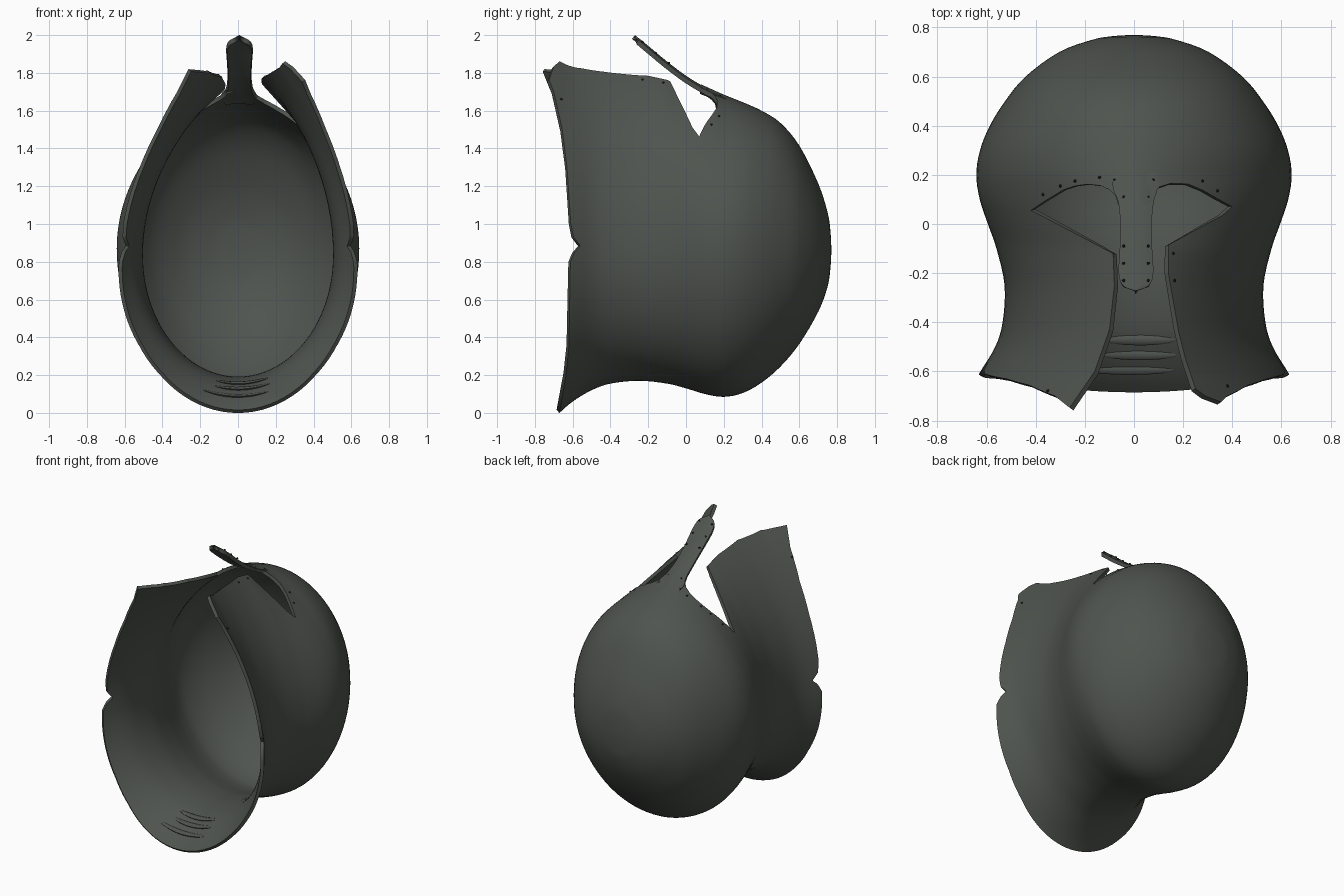
import bpy, bmesh, math
from mathutils import Vector

if "Cube" in bpy.data.objects:
    bpy.data.objects.remove(bpy.data.objects["Cube"])


def material(name, rgb):
    m = bpy.data.materials.new(name)
    m.diffuse_color = (*rgb, 1)
    m.use_nodes = True
    m.node_tree.nodes["Principled BSDF"].inputs["Base Color"].default_value = m.diffuse_color
    return m


BRONZE = material("dark green bronze", (0.078, 0.088, 0.077))
DARK = material("blackened holes", (0.015, 0.017, 0.015))


def make(name, verts, faces, mats):
    me = bpy.data.meshes.new(name)
    me.from_pydata(verts, [], faces)
    bm = bmesh.new()
    bm.from_mesh(me)
    bmesh.ops.remove_doubles(bm, verts=bm.verts, dist=0.0005)
    bmesh.ops.recalc_face_normals(bm, faces=bm.faces)
    bm.to_mesh(me)
    bm.free()
    for m in mats:
        me.materials.append(m)
    ob = bpy.data.objects.new(name, me)
    bpy.context.collection.objects.link(ob)
    return ob


def grid_faces(rows, cols, wrap):
    n = cols if wrap else cols - 1
    return [(i * cols + j, i * cols + (j + 1) % cols,
             (i + 1) * cols + (j + 1) % cols, (i + 1) * cols + j)
            for i in range(rows - 1) for j in range(n)]


def spline(pts, steps):
    """Catmull-Rom through rows of numbers."""
    out = []
    for i in range(len(pts) - 1):
        p0, p1, p2, p3 = (pts[max(i - 1, 0)], pts[i], pts[i + 1],
                          pts[min(i + 2, len(pts) - 1)])
        for k in range(steps):
            t = k / steps
            out.append([0.5 * (2 * b + (c - a) * t + (2 * a - 5 * b + 4 * c - d) * t * t
                               + (3 * b - a - 3 * c + d) * t ** 3)
                        for a, b, c, d in zip(p0, p1, p2, p3)])
    out.append(list(pts[-1]))
    return out


def apply_mod(ob, kind, **props):
    m = ob.modifiers.new("m", kind)
    for k, v in props.items():
        setattr(m, k, v)
    bpy.context.view_layer.objects.active = ob
    bpy.ops.object.modifier_apply(modifier=m.name)


def smooth(ob, angle=35):
    bpy.ops.object.select_all(action='DESELECT')
    ob.select_set(True)
    bpy.context.view_layer.objects.active = ob
    bpy.ops.object.shade_smooth_by_angle(angle=math.radians(angle))


def cut_prism(ob, poly, place, lo, hi):
    """Cut a prism out of a solid; the cut faces carry material 1."""
    n = len(poly)
    verts = [place(p, lo) for p in poly] + [place(p, hi) for p in poly]
    faces = [tuple(range(n)), tuple(range(n, 2 * n))]
    faces += [(i, (i + 1) % n, n + (i + 1) % n, n + i) for i in range(n)]
    c = make("cutter", verts, faces, [BRONZE, DARK])
    for p in c.data.polygons:
        p.material_index = 1
    c.hide_render = True
    apply_mod(ob, 'BOOLEAN', operation='DIFFERENCE', solver='EXACT', object=c)
    bpy.data.objects.remove(c)


# Cross-sections from crown to neck: y, half width, widest z, back z, face z, pointedness
SECTIONS = [
    (.77, 0, .86, .86, .86, .5), (.765, .085, .86, .77, .96, .5),
    (.75, .17, .86, .67, 1.06, .5), (.70, .305, .87, .535, 1.215, .5),
    (.6, .442, .88, .365, 1.415, .5), (.5, .525, .88, .245, 1.535, .5),
    (.4, .587, .88, .16, 1.60, .53), (.3, .627, .88, .105, 1.645, .57),
    (.2, .642, .87, .085, 1.685, .64), (.1, .628, .87, .10, 1.73, .73),
    (0, .595, .86, .13, 1.775, .8), (-.1, .56, .85, .155, 1.82, .86),
    (-.25, .527, .84, .17, 1.87, .9), (-.4, .535, .82, .155, 1.93, .94),
    (-.5, .565, .8, .12, 1.98, .97), (-.6, .625, .77, .06, 2.035, 1),
    (-.68, .67, .75, -.01, 2.1, 1), (-.8, .74, .73, -.13, 2.2, 1)]


def skew(y):
    return 0.06 * min(max((0.2 - y) / 0.3, 0), 1)


# Helmet bowl with cheeks and neck guard, first as a solid
rows = spline(SECTIONS, 4)
COLS = 96
verts = []
for y, a, zc, zl, zt, q in rows:
    for j in range(COLS):
        th = 2 * math.pi * j / COLS
        c, s = math.cos(th), math.sin(th)
        e = 2 * q if s > 0 else 1
        x = math.copysign(max(a, 0) * abs(c) ** e, c) + skew(y) * max(s, 0) ** 2
        verts.append((x, y, zc + (zt - zc if s > 0 else zc - zl) * s))
faces = grid_faces(len(rows), COLS, True)
faces.append(tuple(range((len(rows) - 1) * COLS, len(rows) * COLS)))
shell = make("helmet_shell", verts, faces, [BRONZE, DARK])
for p in shell.data.polygons:
    p.material_index = int(len(p.vertices) > 4)

# Neck rim trimmed in side view, with the small side notch
RIM = [(-1.2, -.5), (-.70, -.5), (-.67, 0), (-.635, .2), (-.62, .35), (-.612, .8),
       (-.59, .85), (-.56, .885), (-.595, .93), (-.61, 1.0), (-.63, 1.3),
       (-.655, 1.5), (-.70, 1.7), (-.76, 1.85), (-.76, 2.6), (-1.2, 2.6)]
cut_prism(shell, RIM, lambda p, d: (d, p[0], p[1]), -1.5, 1.5)

# Eye and mouth opening cut in top view
FACE = [(-.42, .055), (-.36, .095), (-.29, .138), (-.24, .155), (-.19, .162), (-.14, .157),
        (-.10, .14), (-.075, .115), (-.065, .08), (.08, .08), (.085, .125), (.105, .152),
        (.15, .166), (.22, .163), (.28, .138), (.34, .103), (.40, .07), (.36, .035),
        (.14, -.085), (.14, -.2), (.18, -.43), (.21, -.55), (.25, -.67), (.29, -.70),
        (.37, -.73), (.39, -.9), (-.33, -.9), (-.27, -.76), (-.16, -.6), (-.10, -.43),
        (-.08, -.25), (-.085, -.12), (-.37, .03)]
cut_prism(shell, FACE, lambda p, d: (p[0], p[1], d), 1.2, 2.6)

# Drop the cut faces to leave an open skin, then thicken it inwards
bm = bmesh.new()
bm.from_mesh(shell.data)
bmesh.ops.delete(bm, geom=[f for f in bm.faces if f.material_index == 1], context='FACES')
bm.to_mesh(shell.data)
bm.free()
shell.data.materials.pop(index=1)
apply_mod(shell, 'SOLIDIFY', thickness=0.022, offset=-1)
smooth(shell)

# Nose guard: y, z, left x, right x
NOSE = [(.24, 1.66, -.07, .08), (.19, 1.685, -.085, .095), (.14, 1.705, -.085, .095),
        (.09, 1.73, -.064, .08), (0, 1.785, -.056, .072), (-.1, 1.86, -.058, .074),
        (-.19, 1.935, -.063, .079), (-.235, 1.972, -.055, .071),
        (-.258, 1.99, -.035, .05), (-.27, 2.0, -.005, .02)]
nrows = spline(NOSE, 3)
verts = []
for y, z, xl, xr in nrows:
    for j in range(9):
        u = j / 8
        verts.append((xl + (xr - xl) * u, y, z - 0.012 * (2 * u - 1) ** 2))
nose = make("nose_guard", verts, grid_faces(len(nrows), 9, False), [BRONZE])
if nose.data.polygons[0].normal.z < 0:
    nose.data.flip_normals()
apply_mod(nose, 'SOLIDIFY', thickness=0.025, offset=-1)
smooth(nose)


def surface_z(x, y, top=True):
    r = min(rows, key=lambda s: abs(s[0] - y))
    n = rows[min(rows.index(r) + (1 if y < r[0] else -1), len(rows) - 1)]
    f = (y - r[0]) / (n[0] - r[0]) if n[0] != r[0] else 0
    _, a, zc, zl, zt, q = [p + (k - p) * f for p, k in zip(r, n)]
    if not top:
        return zc - (zc - zl) * math.sqrt(1 - (x / a) ** 2)
    s = 0.9
    for _ in range(6):
        s = math.sqrt(1 - (abs(x - skew(y) * s * s) / a) ** (1 / q))
    return zc + (zt - zc) * s


# Small holes along the brow, nose guard and cheek edges
HOLES = [(-.37, .12), (-.30, .155), (-.24, .175), (-.14, .19), (-.08, .18), (.08, .18),
         (.28, .175), (.34, .135), (.16, -.12), (.165, -.23), (-.35, -.68), (.38, -.66)]
spots = [Vector((x, y, surface_z(x, y))) for x, y in HOLES]
for y in (.11, .05, -.09, -.16, -.23):
    z = min(nrows, key=lambda s: abs(s[0] - y))[1] - 0.008
    spots += [Vector((x, y, z)) for x in (-.042, .058)]
bm = bmesh.new()
for p in spots:
    ball = bmesh.ops.create_icosphere(bm, subdivisions=1, radius=0.007)
    bmesh.ops.translate(bm, verts=ball["verts"], vec=p)
me = bpy.data.meshes.new("edge_holes")
bm.to_mesh(me)
bm.free()
me.materials.append(DARK)
bpy.context.collection.objects.link(bpy.data.objects.new("edge_holes", me))

# Low ridges inside the neck guard
for k, (y, x0, x1) in enumerate([(-.47, -.12, .17), (-.53, -.13, .18), (-.59, -.2, .17)]):
    verts = []
    for i in range(13):
        x = x0 + (x1 - x0) * i / 12
        r = 0.003 + 0.009 * math.sin(math.pi * i / 12) ** 0.5
        zc = surface_z(x, y, False) + 0.022
        verts += [(x, y + 2 * r * math.cos(t * math.pi / 4), zc + r * math.sin(t * math.pi / 4))
                  for t in range(8)]
    ridge = make(f"neck_ridge_{k + 1}", verts, grid_faces(13, 8, True), [BRONZE])
    smooth(ridge, 60)
